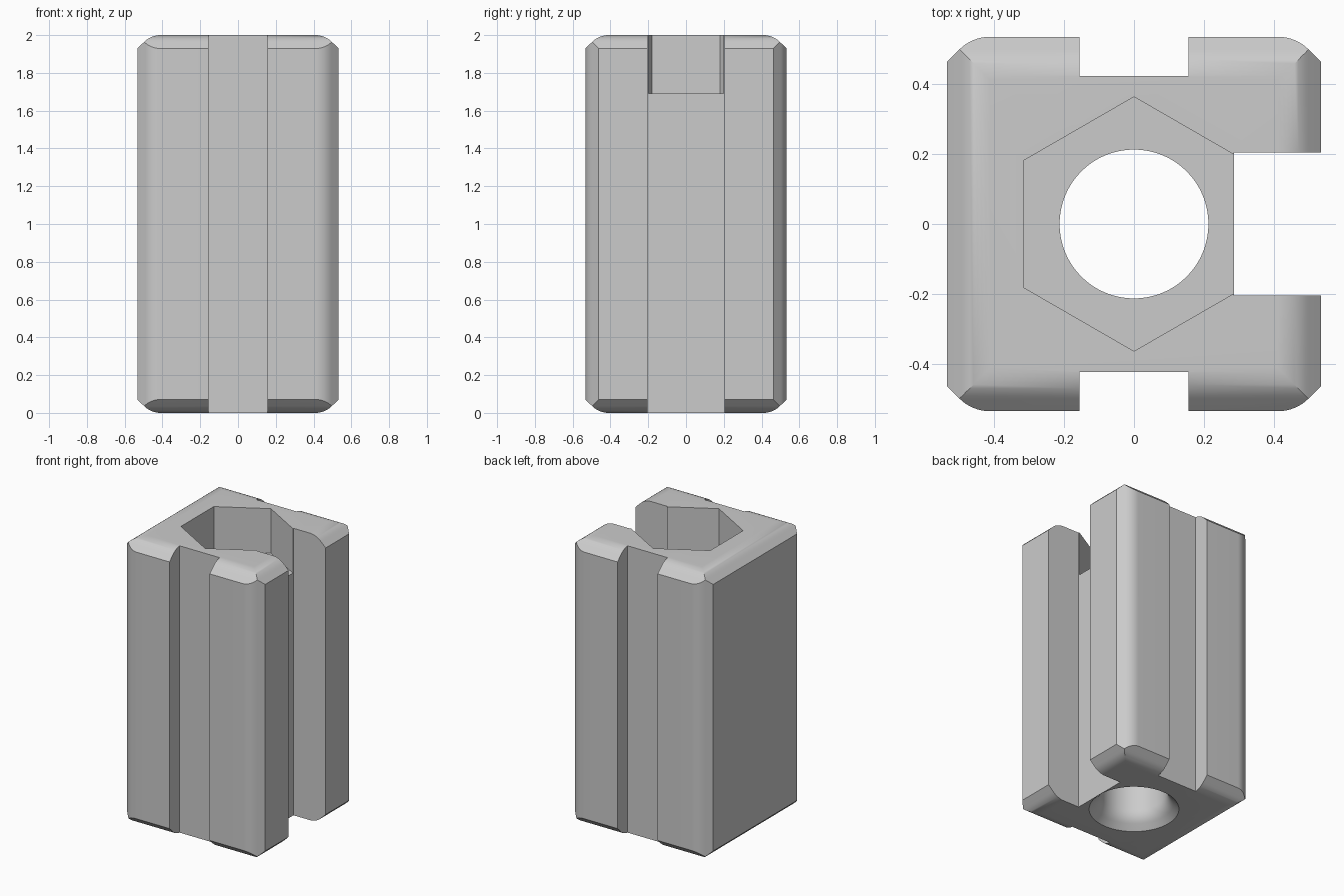
import bpy
import bmesh
from math import cos, sin, pi, radians
from mathutils import Matrix, Vector

cube = bpy.data.objects.get("Cube")
if cube:
    bpy.data.objects.remove(cube, do_unlink=True)

HALF, HEIGHT = 0.533, 2.0
R = 0.123                      # edge rounding radius
DROP = 0.071                   # where the 45 degree flat meets the sharp side
STEPS = 8

grey = bpy.data.materials.new("light_grey")
grey.use_nodes = True
colour = (0.6, 0.6, 0.6, 1.0)
grey.diffuse_color = colour
grey.node_tree.nodes["Principled BSDF"].inputs["Base Color"].default_value = colour


def prism(name, points, axes, low, high):
    """Extrude a 2D outline; axes gives the world axes of its u, v and depth."""
    bm = bmesh.new()
    verts = []
    for u, v in points:
        co = Vector((0, 0, 0))
        co[axes[0]], co[axes[1]], co[axes[2]] = u, v, low
        verts.append(bm.verts.new(co))
    base = bm.faces.new(verts)
    top = bmesh.ops.extrude_face_region(bm, geom=[base])
    shift = Vector((0, 0, 0))
    shift[axes[2]] = high - low
    bmesh.ops.translate(bm, vec=shift,
                        verts=[g for g in top["geom"] if isinstance(g, bmesh.types.BMVert)])
    return finish(name, bm)


def finish(name, bm):
    bmesh.ops.recalc_face_normals(bm, faces=bm.faces)
    mesh = bpy.data.meshes.new(name)
    bm.to_mesh(mesh)
    bm.free()
    mesh.materials.append(grey)
    obj = bpy.data.objects.new(name, mesh)
    bpy.context.collection.objects.link(obj)
    return obj


def box(name, x0, x1, y0, y1, z0, z1):
    return prism(name, [(x0, y0), (x1, y0), (x1, y1), (x0, y1)], (0, 1, 2), z0, z1)


def eased_square(hu, hv):
    """Rectangle whose corners are sharp on the u sides and roll onto the v sides."""
    corner = [(hu, hv - DROP)]
    for i in range(STEPS + 1):
        a = pi / 4 * (1 + i / STEPS)
        corner.append((hu - R + R * cos(a), hv - R + R * sin(a)))
    left = [(-u, v) for u, v in reversed(corner)]
    upper = corner + left
    return upper + [(-u, -v) for u, v in upper]


def combine(target, tool, operation):
    mod = target.modifiers.new(operation.title(), "BOOLEAN")
    mod.operation = operation
    mod.solver = "EXACT"
    mod.object = tool
    bpy.ops.object.select_all(action="DESELECT")
    bpy.context.view_layer.objects.active = target
    target.select_set(True)
    bpy.ops.object.modifier_apply(modifier=mod.name)
    bpy.data.objects.remove(tool, do_unlink=True)


# Body: three crossing outlines give the eased edges
body = prism("slotted_block", eased_square(HALF, HALF), (0, 1, 2), 0, HEIGHT)
for axis in (0, 1):
    outline = [(u, v + HEIGHT / 2) for u, v in eased_square(HALF, HEIGHT / 2)]
    combine(body, prism("edge_profile", outline, (axis, 2, 1 - axis), -0.7, 0.7), "INTERSECT")

# Shallow grooves front and back, deep slot on the left side
for y in (-0.522, 0.522):
    combine(body, box("groove_cutter", -0.155, 0.155, y - 0.1, y + 0.1, -0.1, 2.1), "DIFFERENCE")
combine(body, box("slot_cutter", 0.285, 0.7, -0.204, 0.204, -0.1, 2.1), "DIFFERENCE")

# Hexagonal pocket in the top
hexagon = [(0.362 * sin(i * pi / 3), 0.362 * cos(i * pi / 3)) for i in range(6)]
combine(body, prism("hex_cutter", hexagon, (0, 1, 2), 1.69, 2.1), "DIFFERENCE")

# Round through hole, flared at the bottom
bore = 0.212
profile = [(0, -0.1), (bore + DROP + 0.1, -0.1)]
for i in range(STEPS + 1):
    a = pi / 4 * (1 - i / STEPS)
    profile.append((bore + R * (1 - cos(a)), R - R * sin(a)))
profile += [(bore, 1.8), (0, 1.8)]
bm = bmesh.new()
ring = [bm.verts.new((r, 0, z)) for r, z in profile]
edges = [bm.edges.new(pair) for pair in zip(ring, ring[1:])]
bmesh.ops.spin(bm, geom=ring + edges, cent=(0, 0, 0), axis=(0, 0, 1),
               angle=2 * pi, steps=64, use_merge=True)
bmesh.ops.remove_doubles(bm, verts=bm.verts, dist=0.0001)
combine(body, finish("bore_cutter", bm), "DIFFERENCE")

# Smooth the rolled edges, keep the flats crisp
bpy.ops.object.select_all(action="DESELECT")
body.select_set(True)
bpy.context.view_layer.objects.active = body
bpy.ops.object.shade_smooth_by_angle(angle=radians(32))
